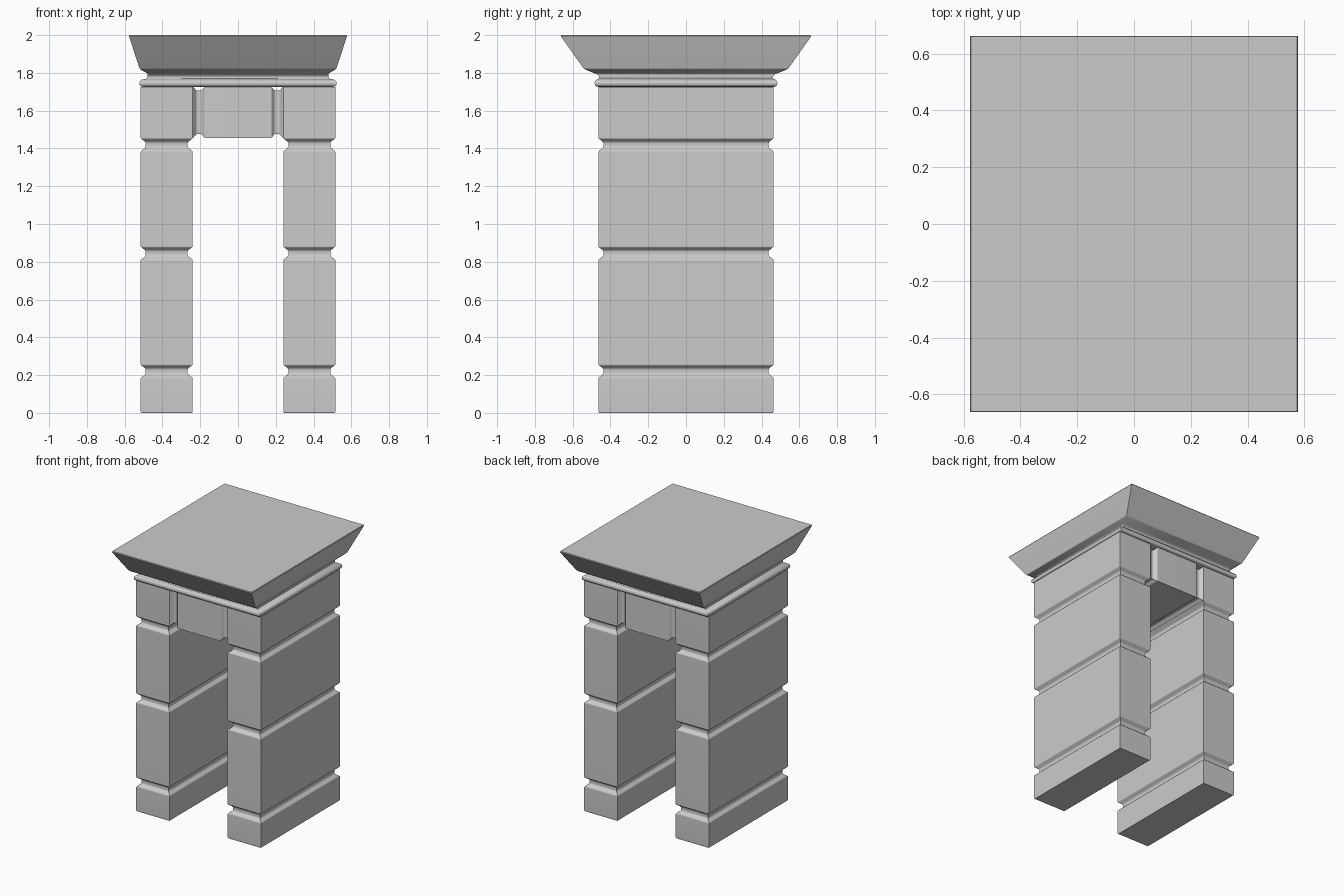
import bpy
import bmesh

cube = bpy.data.objects.get("Cube")
if cube:
    bpy.data.objects.remove(cube, do_unlink=True)

DEPTH = 0.464          # half depth of the masonry
INNER, OUTER = 0.24, 0.515
TOP = 1.726            # underside of the cornice
LINTEL_BOTTOM = 1.456

# Rounded groove cross-section: (distance along, share of full inset)
GROOVE = [(-0.037, 0), (-0.030, 0.18), (-0.018, 0.82), (-0.010, 1),
          (0.010, 1), (0.018, 0.82), (0.030, 0.18), (0.037, 0)]


def loft(name, rings, along_x=False):
    """Skin rectangular rings (u0, u1, v0, v1, t) into a closed solid."""
    bm = bmesh.new()
    loops = []
    for u0, u1, v0, v1, t in rings:
        corners = [(u0, v0), (u1, v0), (u1, v1), (u0, v1)]
        loops.append([bm.verts.new((t, u, v) if along_x else (u, v, t))
                      for u, v in corners])
    for a, b in zip(loops, loops[1:]):
        for i in range(4):
            j = (i + 1) % 4
            bm.faces.new((a[i], a[j], b[j], b[i]))
    bm.faces.new(loops[0][::-1])
    bm.faces.new(loops[-1])
    bmesh.ops.recalc_face_normals(bm, faces=bm.faces)
    mesh = bpy.data.meshes.new(name)
    bm.to_mesh(mesh)
    bm.free()
    obj = bpy.data.objects.new(name, mesh)
    bpy.context.collection.objects.link(obj)

    # Soft grooves, flat block faces
    bpy.ops.object.select_all(action='DESELECT')
    obj.select_set(True)
    bpy.context.view_layer.objects.active = obj
    bpy.ops.object.shade_smooth_by_angle(angle=0.8)
    weighted = obj.modifiers.new("Weighted normals", 'WEIGHTED_NORMAL')
    weighted.keep_sharp = True
    return obj


# Pillars: stacked blocks separated by grooves
steps = [(0, 0.005), (0.006, 0)]
for centre in (0.22, 0.845, 1.419):
    steps += [(centre + d, 0.0265 * share) for d, share in GROOVE]
steps.append((TOP, 0))
for side, sign in (("left", 1), ("right", -1)):
    x0, x1 = sorted((sign * INNER, sign * OUTER))
    loft(side + "_pillar",
         [(x0 + i, x1 - i, i - DEPTH, DEPTH - i, z) for z, i in steps])

# Lintel: central block with a vertical groove on each side
steps = [(centre + d * 0.9, share)
         for centre in (-0.207, 0.207) for d, share in GROOVE]
steps = [(-INNER, 0)] + steps[1:-1] + [(INNER, 0)]
loft("lintel",
     [(0.0265 * s - DEPTH, DEPTH - 0.0265 * s,
       LINTEL_BOTTOM + 0.02 * s, TOP - 0.02 * s, x) for x, s in steps],
     along_x=True)

# Cornice: rounded moulding, narrow neck and flared slab (half x, half y, z)
profile = [
    (0.497, 0.462, TOP), (0.513, 0.475, 1.728), (0.520, 0.482, 1.735),
    (0.522, 0.484, 1.745), (0.520, 0.482, 1.755), (0.513, 0.476, 1.763),
    (0.490, 0.464, 1.768), (0.480, 0.460, 1.773),
    (0.478, 0.461, 1.783), (0.479, 0.470, 1.792), (0.483, 0.487, 1.799),
    (0.515, 0.532, 1.817), (0.522, 0.543, 1.825),
    (0.575, 0.659, 1.988), (0.577, 0.663, 1.995), (0.574, 0.660, 2.0),
]
loft("cornice", [(-x, x, -y, y, z) for x, y, z in profile])
